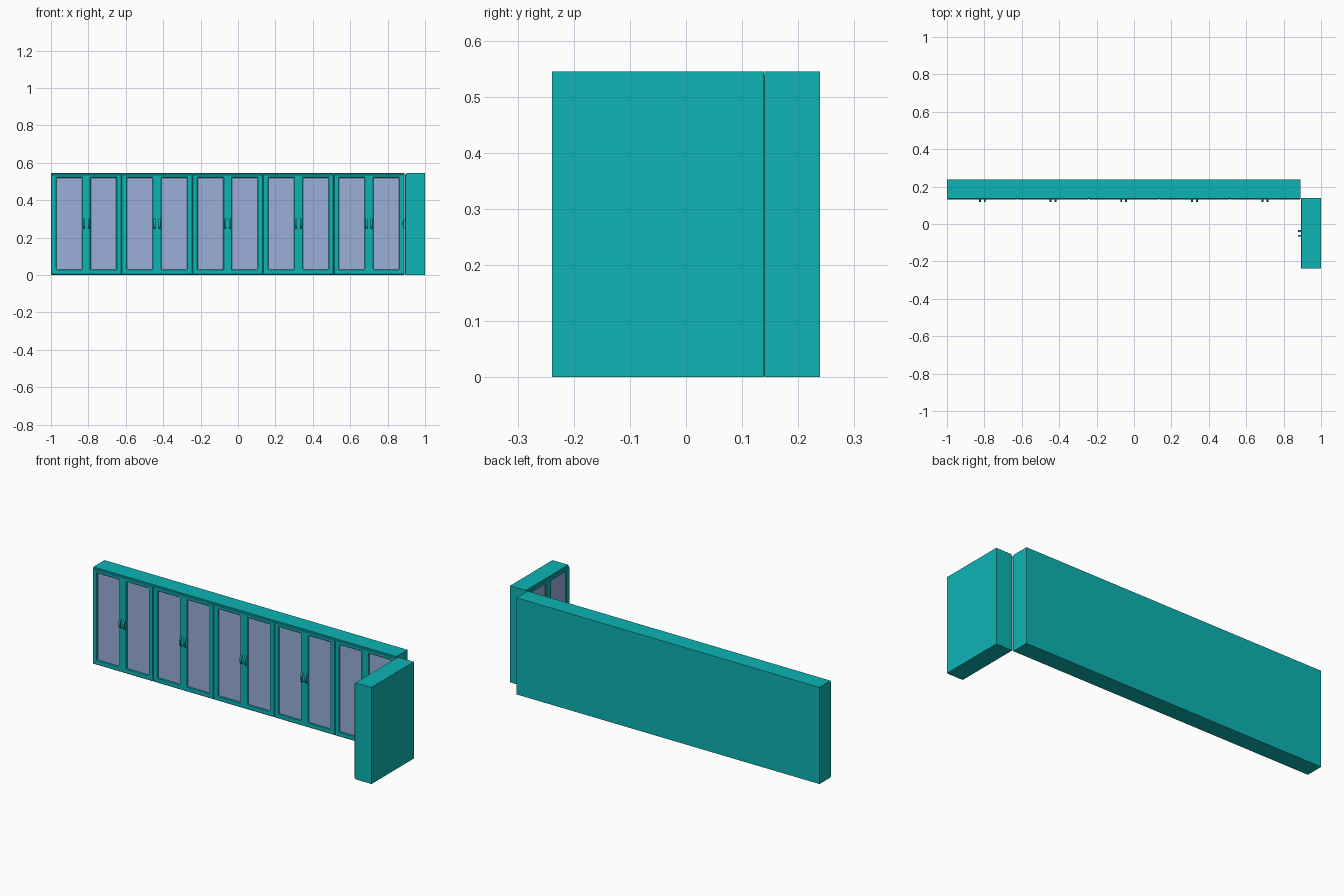
import bpy, bmesh, math
from mathutils import Matrix, Vector

if "Cube" in bpy.data.objects:
    bpy.data.objects.remove(bpy.data.objects["Cube"])

W, H, D = 0.378, 0.545, 0.107      # one two-door unit
PANEL = 0.010                      # thickness of the door frames


def material(name, rgb):
    m = bpy.data.materials.new(name)
    m.diffuse_color = (*rgb, 1)
    m.use_nodes = True
    m.node_tree.nodes["Principled BSDF"].inputs["Base Color"].default_value = m.diffuse_color
    return m


TEAL = material("teal_paint", (0.004, 0.456, 0.456))
GLASS = material("pale_glass", (0.32, 0.43, 0.70))


def finish(bm, name, mat, matrix):
    bmesh.ops.recalc_face_normals(bm, faces=bm.faces)
    me = bpy.data.meshes.new(name)
    bm.to_mesh(me)
    bm.free()
    me.materials.append(mat)
    ob = bpy.data.objects.new(name, me)
    ob.matrix_world = matrix
    bpy.context.collection.objects.link(ob)
    return ob


def box(name, lo, hi, mat, matrix):
    lo, hi = Vector(lo), Vector(hi)
    bm = bmesh.new()
    bmesh.ops.create_cube(bm, size=1, matrix=Matrix.Translation((lo + hi) / 2)
                          @ Matrix.Diagonal((*(hi - lo), 1)))
    return finish(bm, name, mat, matrix)


XS = [0, 0.029, 0.165, 0.213, 0.349, W]   # stiles and glass openings
ZS = [0.002, 0.03, 0.52, H - 0.006]       # rails


def door_frame(matrix):
    # grid of cells with the two glass openings left out, then thickened
    bm = bmesh.new()
    v = [[bm.verts.new((x, 0, z)) for z in ZS] for x in XS]
    for i in range(5):
        for j in range(3):
            if not (i in (1, 3) and j == 1):
                bm.faces.new((v[i][j], v[i + 1][j], v[i + 1][j + 1], v[i][j + 1]))
    ext = bmesh.ops.extrude_face_region(bm, geom=bm.faces[:])
    moved = [g for g in ext["geom"] if isinstance(g, bmesh.types.BMVert)]
    bmesh.ops.translate(bm, verts=moved, vec=(0, PANEL, 0))
    ob = finish(bm, "door_frame", TEAL, matrix)
    bev = ob.modifiers.new("soft_edges", "BEVEL")
    bev.width, bev.segments = 0.003, 1
    bev.limit_method = "ANGLE"


def handle(x, matrix):
    # bowed pull: a ring sector profile extruded sideways
    n, w, zc = 10, 0.010, 0.275
    bm = bmesh.new()
    rings = []
    for k in range(n + 1):
        a = math.pi * k / n
        ring = []
        for ry, rz in ((0.016, 0.026), (0.010, 0.019)):
            y, z = 0.001 - ry * math.sin(a), zc - rz * math.cos(a)
            ring.append([bm.verts.new((x + s * w / 2, y, z)) for s in (-1, 1)])
        (a0, a1), (b0, b1) = ring
        rings.append((a0, a1, b1, b0))
    for p, q in zip(rings, rings[1:]):
        for i in range(4):
            j = (i + 1) % 4
            bm.faces.new((p[i], p[j], q[j], q[i]))
    bm.faces.new(rings[0])
    bm.faces.new(rings[-1])
    finish(bm, "handle", TEAL, matrix)


def cabinet(name, units, matrix):
    # carcass behind the doors
    box(name + "_carcass", (0, PANEL - 0.002, 0), (W * units, D, H), TEAL, matrix)
    for i in range(units):
        m = matrix @ Matrix.Translation((i * W, 0, 0))
        door_frame(m)
        for k in (1, 3):
            box("glass_pane", (XS[k] - 0.002, 0.006, ZS[1] - 0.002),
                (XS[k + 1] + 0.002, PANEL, ZS[2] + 0.002), GLASS, m)
        for s in (-1, 1):
            handle(W / 2 + s * 0.013, m)


cabinet("long_cabinet", 5, Matrix.Translation((-1, 0.239 - D, 0)))
cabinet("side_cabinet", 1, Matrix.Translation((1 - D, 0.139, 0))
        @ Matrix.Rotation(-math.pi / 2, 4, "Z"))
